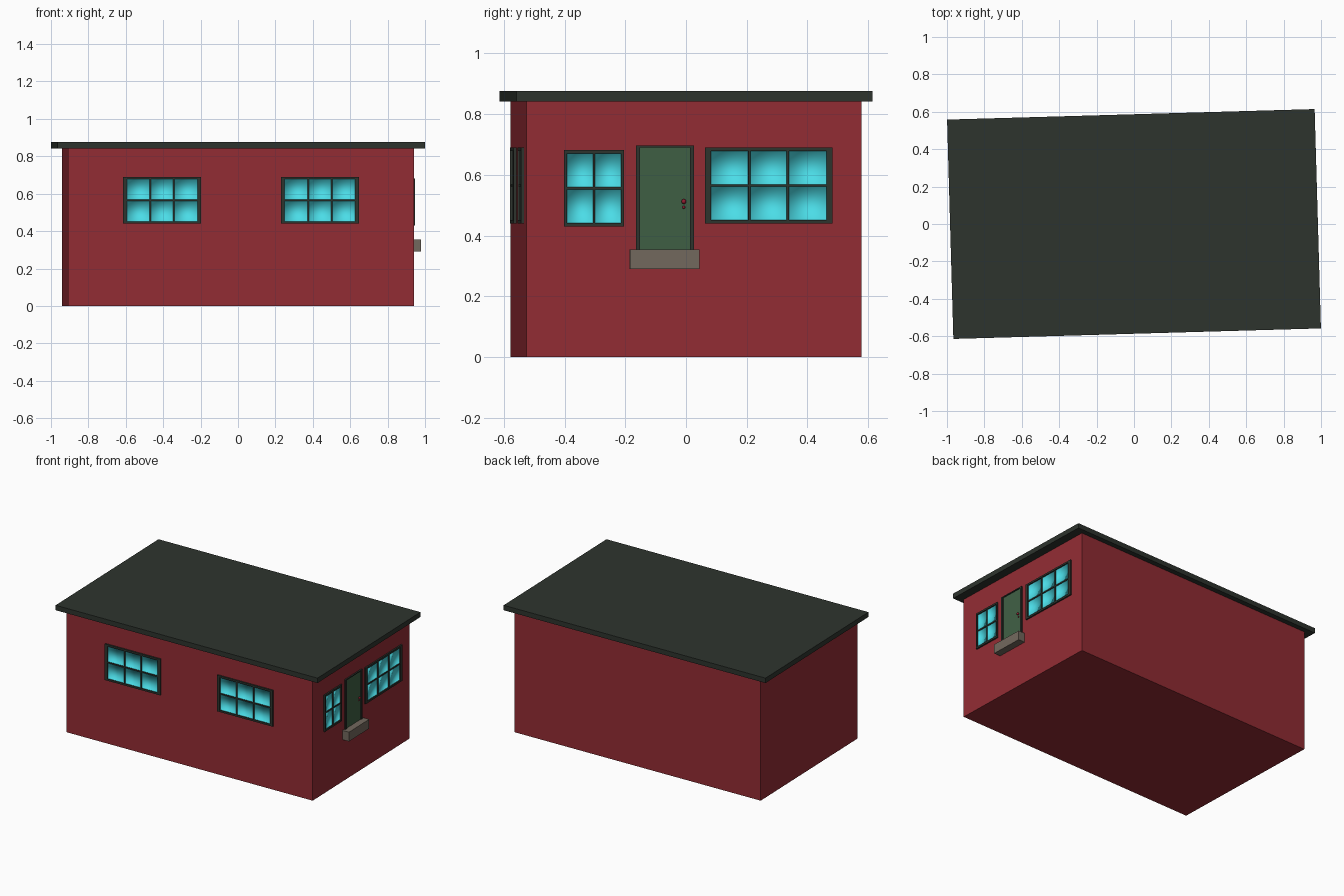
import bpy
import bmesh
from math import radians
from mathutils import Matrix, Vector

cube = bpy.data.objects.get("Cube")
if cube:
    bpy.data.objects.remove(cube)


def material(name, rgb):
    m = bpy.data.materials.new(name)
    m.use_nodes = True
    m.diffuse_color = (*rgb, 1)
    m.node_tree.nodes["Principled BSDF"].inputs["Base Color"].default_value = (*rgb, 1)
    return m


RED = material("brick red", (0.29, 0.025, 0.034))
DARK = material("dark green trim", (0.027, 0.034, 0.027))
GREEN = material("door green", (0.05, 0.115, 0.058))
STONE = material("step stone", (0.17, 0.14, 0.11))
GLASS = material("cyan glass", (0.07, 0.72, 0.80))
KNOB = material("knob red", (0.29, 0.012, 0.03))

# The whole house is turned slightly on its plot
TURN = Matrix.Rotation(radians(1.64), 4, "Z")
HALF_X, HALF_Y, WALL_TOP = 0.9245, 0.5525, 0.842

# Wall frames: u runs along the wall, v is up, n points outward
FRONT = TURN @ Matrix(((1, 0, 0, 0), (0, 0, -1, -HALF_Y), (0, 1, 0, 0), (0, 0, 0, 1)))
RIGHT = TURN @ Matrix(((0, 0, 1, HALF_X), (1, 0, 0, 0), (0, 1, 0, 0), (0, 0, 0, 1)))


def add_box(bm, lo, hi):
    lo, hi = Vector(lo), Vector(hi)
    place = Matrix.Translation((lo + hi) / 2) @ Matrix.Diagonal((*(hi - lo), 1))
    return bmesh.ops.create_cube(bm, size=1, matrix=place)["verts"]


def finish(bm, name, mat, frame, smooth=False):
    bm.transform(frame)
    mesh = bpy.data.meshes.new(name)
    bm.to_mesh(mesh)
    bm.free()
    mesh.materials.append(mat)
    for p in mesh.polygons:
        p.use_smooth = smooth
    obj = bpy.data.objects.new(name, mesh)
    bpy.context.collection.objects.link(obj)
    return obj


def box(name, mat, frame, lo, hi):
    bm = bmesh.new()
    add_box(bm, lo, hi)
    return finish(bm, name, mat, frame)


def window(name, frame, u, v, width, height, columns, side, rail):
    """Framed window with two rows of panes, centred on (u, v)."""
    u0, u1, v0, v1 = u - width / 2, u + width / 2, v - height / 2, v + height / 2
    a0, a1, b0, b1 = u0 + side, u1 - side, v0 + rail, v1 - rail
    bar, deep, thin = 0.004, 0.01, 0.007
    bm = bmesh.new()
    # Outer frame
    add_box(bm, (u0, v0, 0), (a0, v1, deep))
    add_box(bm, (a1, v0, 0), (u1, v1, deep))
    add_box(bm, (a0, v0, 0), (a1, b0, deep))
    add_box(bm, (a0, b1, 0), (a1, v1, deep))
    # Glazing bars
    step = (a1 - a0) / columns
    for i in range(1, columns):
        x = a0 + step * i
        add_box(bm, (x - bar, b0, 0), (x + bar, b1, thin))
    add_box(bm, (a0, v - bar, 0), (a1, v + bar, thin - 0.0005))
    finish(bm, name + "_frame", DARK, frame)

    # Dished panes, rims buried in the bars
    bm = bmesh.new()
    lap = 0.001
    for i in range(columns):
        for low, high in ((b0 - lap, v - lap), (v + lap, b1 + lap)):
            add_box(bm, (a0 + step * i - lap * (i == 0) + lap * (i > 0), low, 0.002),
                    (a0 + step * (i + 1) - lap * (i < columns - 1) + lap * (i == columns - 1),
                     high, 0.005))
    fronts = [f for f in bm.faces if f.normal.z > 0.9]
    bmesh.ops.delete(bm, geom=fronts, context="FACES")
    bmesh.ops.reverse_faces(bm, faces=bm.faces[:])
    finish(bm, name + "_glass", GLASS, frame, smooth=True)


# Body and flat roof
box("walls", RED, TURN, (-HALF_X, -HALF_Y, 0), (HALF_X, HALF_Y, WALL_TOP))
box("roof", DARK, TURN, (-0.983, -0.5865, WALL_TOP), (0.983, 0.5865, 0.876))

# Windows
for side_name, u in (("left", 0.422), ("right", -0.422)):
    window("front_window_" + side_name, FRONT, u, 0.565, 0.418, 0.25, 3, 0.02, 0.012)
window("side_window_wide", RIGHT, 0.246, 0.565, 0.42, 0.25, 3, 0.02, 0.012)
window("side_window_narrow", RIGHT, -0.33, 0.556, 0.197, 0.253, 2, 0.01, 0.012)

# Door with jambs and lintel
bm = bmesh.new()
add_box(bm, (-0.191, 0.35, 0), (-0.178, 0.697, 0.01))
add_box(bm, (-0.014, 0.35, 0), (-0.001, 0.697, 0.01))
add_box(bm, (-0.178, 0.69, 0), (-0.014, 0.697, 0.01))
finish(bm, "door_frame", DARK, RIGHT)
box("door", GREEN, RIGHT, (-0.178, 0.35, 0), (-0.014, 0.69, 0.004))
box("door_step", STONE, RIGHT, (-0.213, 0.29, 0), (0.017, 0.354, 0.049))

# Knob on its stem, and the lock below
bm = bmesh.new()
for v, n, r in ((0.512, 0.012, 0.008), (0.493, 0.005, 0.005)):
    bmesh.ops.create_uvsphere(bm, u_segments=16, v_segments=8, radius=r,
                              matrix=Matrix.Translation((-0.034, v, n)))
finish(bm, "door_knob", KNOB, RIGHT, smooth=True)
